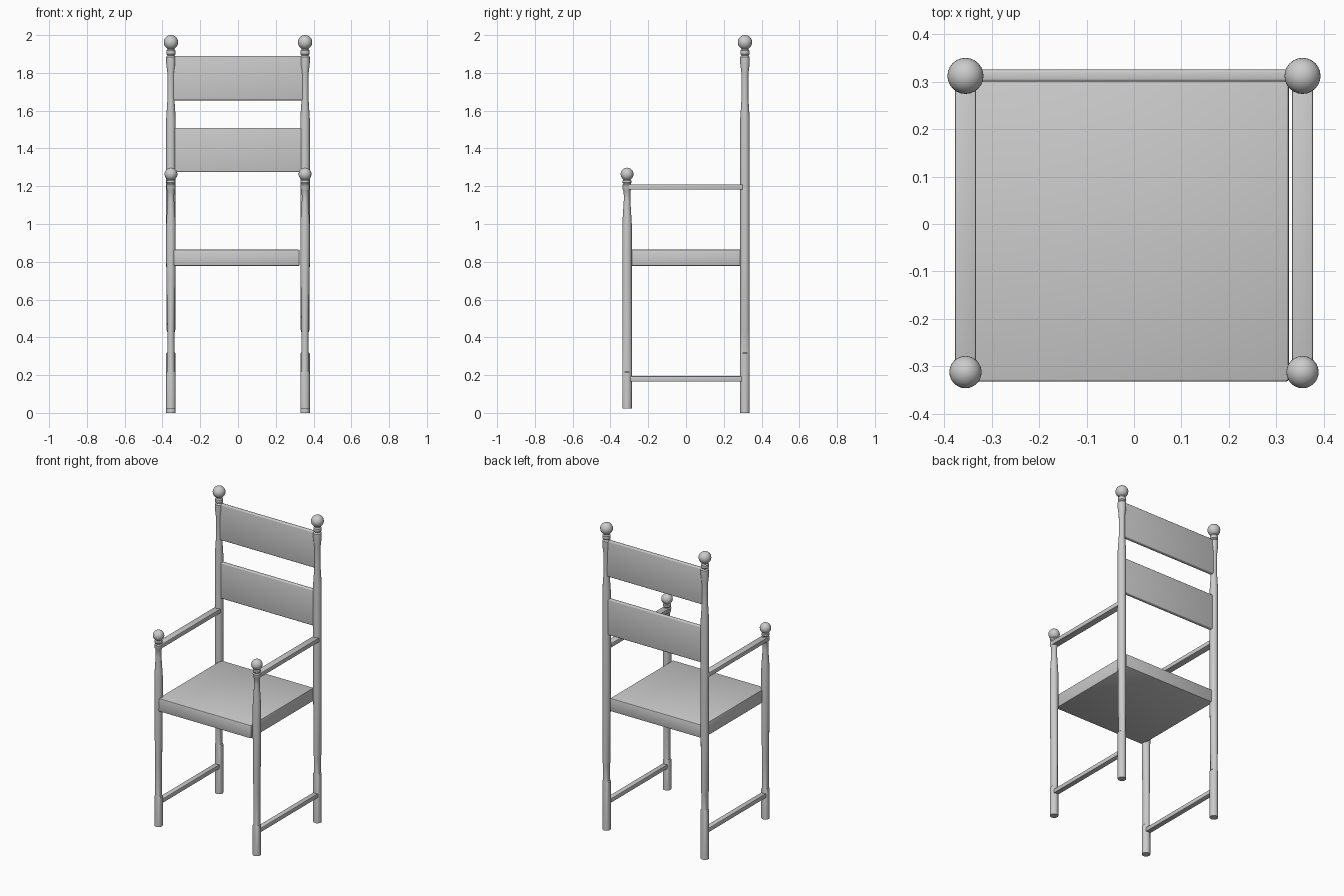
import bpy, bmesh
from math import sin, cos, pi, radians

if "Cube" in bpy.data.objects:
    bpy.data.objects.remove(bpy.data.objects["Cube"])


def smooth(obj):
    bpy.context.view_layer.objects.active = obj
    obj.select_set(True)
    bpy.ops.object.shade_smooth_by_angle(angle=radians(35))
    obj.select_set(False)


def finish(name, bm):
    bmesh.ops.recalc_face_normals(bm, faces=bm.faces)
    me = bpy.data.meshes.new(name)
    bm.to_mesh(me)
    bm.free()
    obj = bpy.data.objects.new(name, me)
    bpy.context.collection.objects.link(obj)
    smooth(obj)
    return obj


def turned_post(name, x, y, profile, ball_z, ball_r, sides=24):
    """Loft elliptical rings (z, rx, ry), then set a ball on top."""
    bm = bmesh.new()
    rings = [[bm.verts.new((rx * cos(2 * pi * i / sides), ry * sin(2 * pi * i / sides), z))
              for i in range(sides)] for z, rx, ry in profile]
    for a, b in zip(rings, rings[1:]):
        for i in range(sides):
            j = (i + 1) % sides
            bm.faces.new((a[i], a[j], b[j], b[i]))
    bm.faces.new(rings[0][::-1])
    bm.faces.new(rings[-1])
    ball = bmesh.ops.create_uvsphere(bm, u_segments=24, v_segments=16, radius=ball_r)
    bmesh.ops.translate(bm, verts=ball["verts"], vec=(0, 0, ball_z))
    finish(name, bm).location = (x, y, 0)


def bar(name, lo, hi, bevel, segments=2):
    """Box between two corners with rounded edges."""
    bm = bmesh.new()
    bmesh.ops.create_cube(bm, size=1)
    for v in bm.verts:
        v.co = [lo[k] + (v.co[k] + 0.5) * (hi[k] - lo[k]) for k in range(3)]
    bmesh.ops.bevel(bm, geom=bm.edges[:], offset=bevel, segments=segments,
                    profile=0.5, affect='EDGES')
    finish(name, bm)


R = 0.025
# Post profiles: the lower legs are slimmed side to side above the foot
back_profile = [(0, R, R), (0.315, R, R), (0.32, 0.019, R), (0.425, 0.019, R),
                (0.44, R - 0.002, R), (0.8, R, R), (1.56, R, R), (1.67, 0.018, 0.018),
                (1.80, 0.019, 0.019), (1.85, 0.025, 0.025), (1.885, 0.025, 0.025),
                (1.893, 0.019, 0.019), (1.90, 0.024, 0.024), (1.918, 0.024, 0.024),
                (1.925, 0.018, 0.018), (1.94, 0.018, 0.018)]
front_profile = [(0.024, R, R), (0.215, R, R), (0.22, 0.019, R), (0.43, 0.019, R),
                 (0.8, R, R), (1.0, R, R), (1.05, 0.022, 0.022), (1.13, 0.017, 0.017),
                 (1.175, 0.018, 0.018), (1.185, 0.024, 0.024), (1.206, 0.025, 0.025),
                 (1.213, 0.020, 0.020), (1.22, 0.024, 0.024), (1.23, 0.023, 0.023),
                 (1.236, 0.017, 0.017), (1.25, 0.017, 0.017)]

for side, s in (("left", -1), ("right", 1)):
    x = 0.355 * s
    # Turned posts
    turned_post(f"back_post_{side}", x, 0.312, back_profile, 1.962, 0.038)
    turned_post(f"front_post_{side}", x, -0.312, front_profile, 1.264, 0.034)
    # Armrest and lower stretcher
    bar(f"armrest_{side}", (x - 0.022, -0.315, 1.182), (x + 0.022, 0.30, 1.21), 0.004)
    bar(f"stretcher_{side}", (x - 0.017, -0.305, 0.166), (x + 0.017, 0.305, 0.194), 0.004)

# Backrest slats
for name, z in (("lower_slat", 1.275), ("upper_slat", 1.655)):
    bar(name, (-0.345, 0.30, z), (0.345, 0.325, z + 0.234), 0.006, 3)

# Seat
bar("seat", (-0.345, -0.332, 0.778), (0.326, 0.318, 0.864), 0.006)
